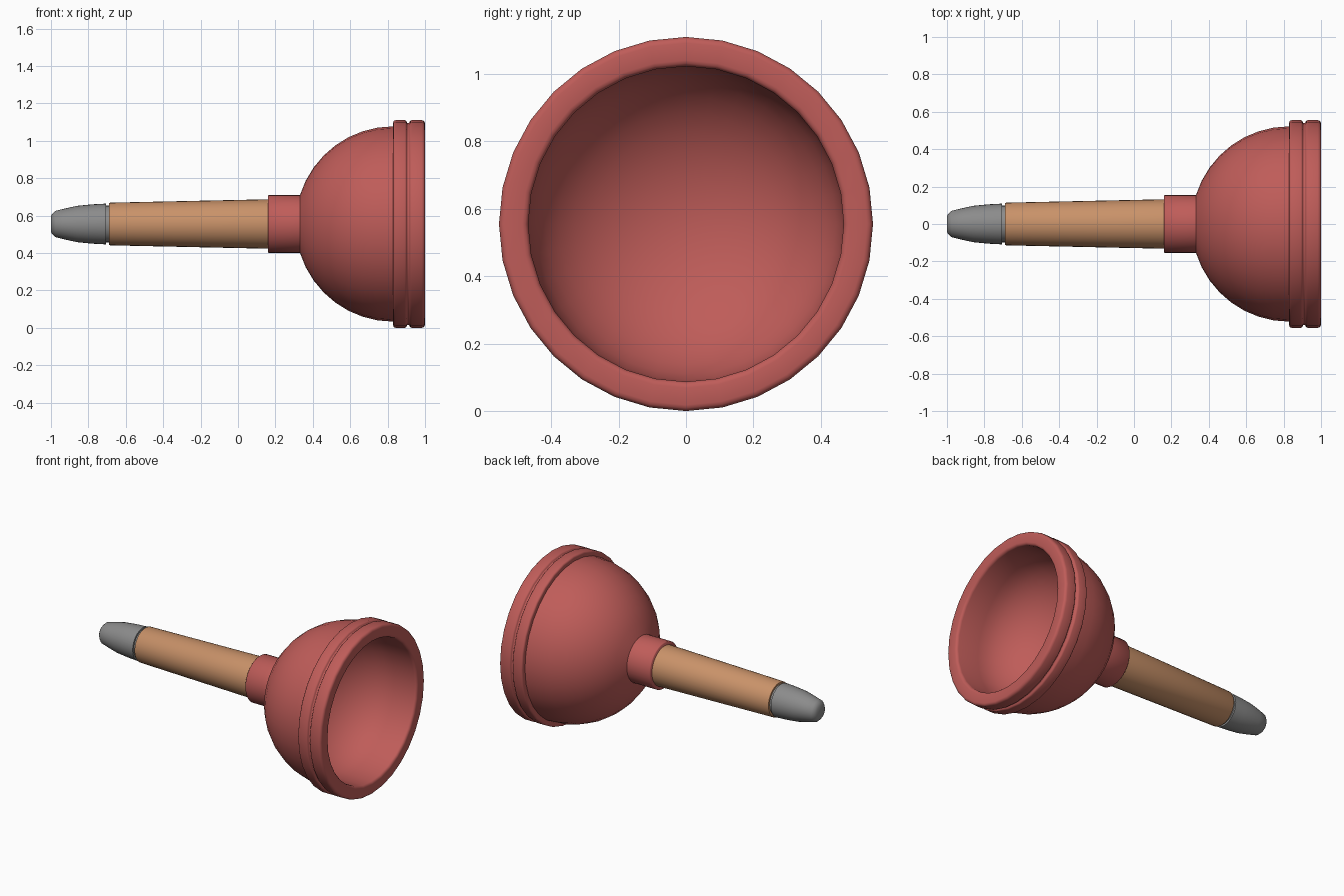
import bpy, bmesh, math

if "Cube" in bpy.data.objects:
    bpy.data.objects.remove(bpy.data.objects["Cube"])

AXIS_Z = 0.555
SIDES = 32


def material(name, color):
    m = bpy.data.materials.new(name)
    m.diffuse_color = (*color, 1)
    m.use_nodes = True
    m.node_tree.nodes["Principled BSDF"].inputs["Base Color"].default_value = m.diffuse_color
    return m


def lathe(name, profile, mat, angle=50):
    """Spin (x, radius) points around the horizontal axis; radius 0 makes a pole."""
    bm = bmesh.new()
    rings = []
    for x, r in profile:
        if r < 1e-5:
            rings.append([bm.verts.new((x, 0, AXIS_Z))])
        else:
            rings.append([bm.verts.new((x, r * math.sin(2 * math.pi * i / SIDES),
                                        AXIS_Z + r * math.cos(2 * math.pi * i / SIDES)))
                          for i in range(SIDES)])
    for a, b in zip(rings, rings[1:]):
        for i in range(SIDES):
            j = (i + 1) % SIDES
            quad = [a[i % len(a)], a[j % len(a)], b[j % len(b)], b[i % len(b)]]
            bm.faces.new(list(dict.fromkeys(quad)))
    bmesh.ops.recalc_face_normals(bm, faces=bm.faces)
    mesh = bpy.data.meshes.new(name)
    bm.to_mesh(mesh)
    bm.free()
    mesh.materials.append(mat)
    ob = bpy.data.objects.new(name, mesh)
    bpy.context.collection.objects.link(ob)
    bpy.ops.object.select_all(action='DESELECT')
    ob.select_set(True)
    bpy.context.view_layer.objects.active = ob
    bpy.ops.object.shade_smooth_by_angle(angle=math.radians(angle))
    return ob


def arc(cx, cr, rx, rr, start, end, steps):
    """Elliptical profile; angle 0 points to -x, 90 points outward."""
    angles = [math.radians(start + (end - start) * k / steps) for k in range(steps + 1)]
    return [(cx - rx * math.cos(a), cr + rr * math.sin(a)) for a in angles]


rubber = material("red_rubber", (0.52, 0.108, 0.10))
wood = material("wood", (0.58, 0.285, 0.14))
grey = material("grey_cap", (0.26, 0.26, 0.26))

# Rubber cup: collar, outer dome, two rounded rim beads and shallow hollow inside
collar = [(0.16, 0.0), (0.16, 0.150), (0.164, 0.154), (0.325, 0.154)]
outer = arc(0.83, 0, 0.522, 0.522, 17.2, 90, 8)
bead = (arc(0.842, 0.543, 0.012, 0.012, 0, 90, 3) + arc(0.891, 0.543, 0.012, 0.012, 90, 180, 3)
        + [(0.906, 0.540), (0.914, 0.540)])
lip = (arc(0.929, 0.543, 0.012, 0.012, 0, 90, 3) + arc(0.982, 0.537, 0.018, 0.018, 90, 180, 3)
       + arc(0.982, 0.486, 0.018, 0.018, 180, 270, 3))
inner = arc(0.83, 0, 0.37, 0.468, 90, 0, 10)[:-1] + [(0.46, 0.0)]
lathe("rubber_cup", collar + outer + bead + lip + inner, rubber)

# Tapered wooden handle
lathe("handle", [(0.20, 0.0), (0.20, 0.133), (-0.685, 0.114), (-0.69, 0.111),
                 (-0.69, 0.0)], wood)

# Grey end cap with a thin groove next to the handle
lathe("end_cap", [(-0.68, 0.0), (-0.68, 0.098), (-0.705, 0.098), (-0.706, 0.109),
                  (-0.78, 0.105), (-0.86, 0.097), (-0.92, 0.084), (-0.977, 0.070),
                  (-0.99, 0.058), (-1.0, 0.044), (-1.0, 0.0)], grey)
